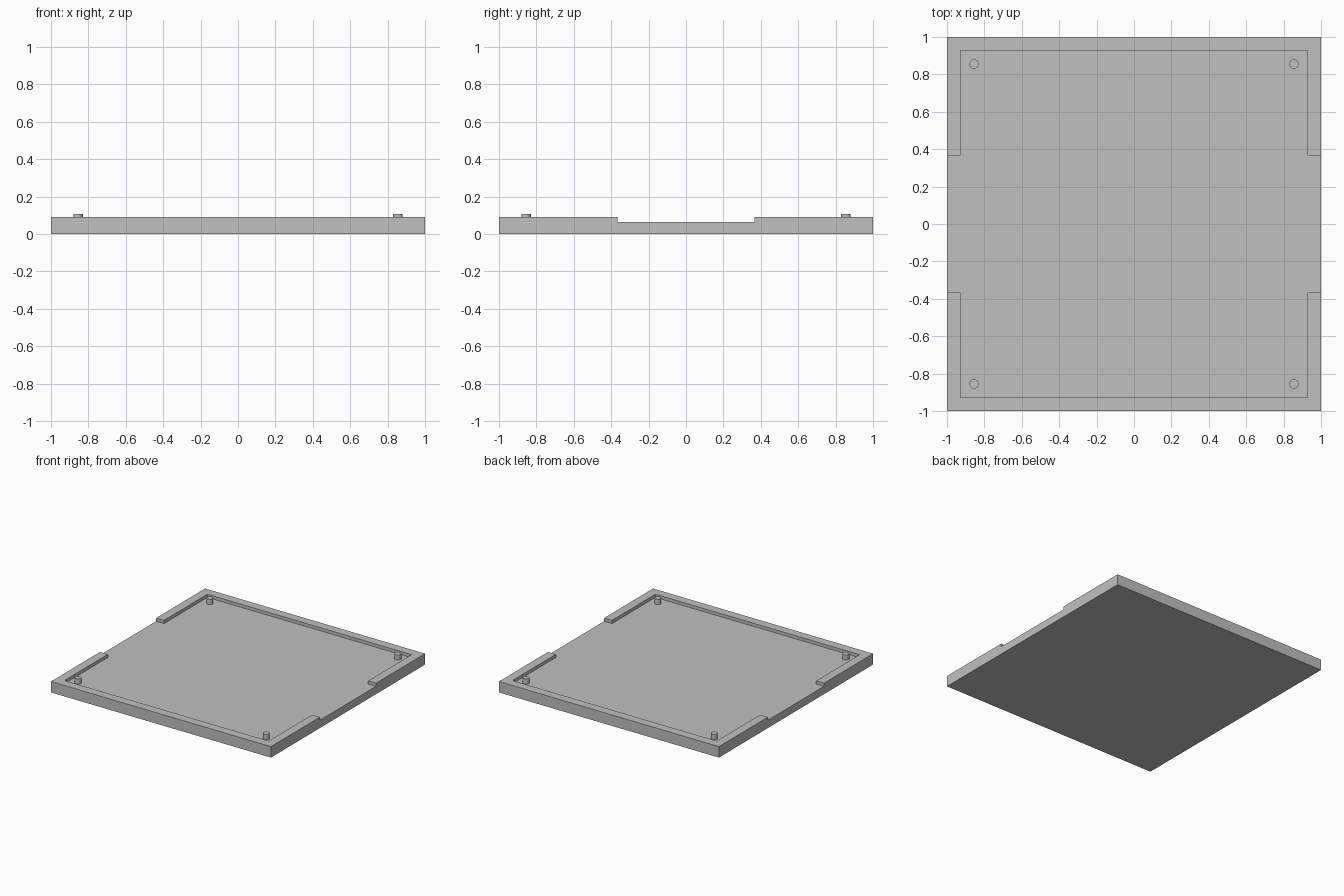
import bpy
import bmesh

cube = bpy.data.objects.get("Cube")
if cube:
    bpy.data.objects.remove(cube, do_unlink=True)

HALF = 1.0
INNER = 0.928       # inside edge of the rim
NOTCH = 0.365       # half width of the side openings
FLOOR = 0.064
RIM_TOP = 0.09
PEG_TOP = 0.107
PEG_POS = 0.855
PEG_RADIUS = 0.025

grey = bpy.data.materials.new("plain grey")
grey.use_nodes = True
colour = (0.53, 0.53, 0.53, 1.0)
grey.diffuse_color = colour
grey.node_tree.nodes["Principled BSDF"].inputs["Base Color"].default_value = colour


def prism(name, outline, z0, z1):
    """Extrude a flat outline from z0 up to z1."""
    bm = bmesh.new()
    face = bm.faces.new([bm.verts.new((x, y, z0)) for x, y in outline])
    top = bmesh.ops.extrude_face_region(bm, geom=[face])["geom"]
    bmesh.ops.translate(bm, vec=(0, 0, z1 - z0),
                        verts=[v for v in top if isinstance(v, bmesh.types.BMVert)])
    bmesh.ops.recalc_face_normals(bm, faces=bm.faces[:])
    mesh = bpy.data.meshes.new(name)
    bm.to_mesh(mesh)
    bm.free()
    mesh.materials.append(grey)
    obj = bpy.data.objects.new(name, mesh)
    bpy.context.collection.objects.link(obj)
    return obj


# Square tray
h = HALF
tray = prism("tray", [(-h, -h), (h, -h), (h, h), (-h, h)], 0, RIM_TOP)

# Cross-shaped recess: the inner floor plus the two side openings
i, n, out = INNER, NOTCH, HALF + 0.1
right_side = [(i, -i), (i, -n), (out, -n), (out, n), (i, n), (i, i)]
left_side = [(-x, -y) for x, y in right_side]
cutter = prism("recess_cutter", right_side + left_side, FLOOR, RIM_TOP + 0.1)
cutter.hide_render = True

cut = tray.modifiers.new("recess", 'BOOLEAN')
cut.operation = 'DIFFERENCE'
cut.solver = 'EXACT'
cut.object = cutter
bpy.context.view_layer.objects.active = tray
bpy.ops.object.modifier_apply(modifier=cut.name)
bpy.data.objects.remove(cutter, do_unlink=True)

# Locating pegs in the four corners
base = FLOOR - 0.01
for y, end in ((-PEG_POS, "front"), (PEG_POS, "back")):
    for x, side in ((-PEG_POS, "right"), (PEG_POS, "left")):
        bpy.ops.mesh.primitive_cylinder_add(
            vertices=32, radius=PEG_RADIUS, depth=PEG_TOP - base,
            location=(x, y, (PEG_TOP + base) / 2))
        peg = bpy.context.object
        peg.name = f"{end}_{side}_peg"
        peg.data.materials.append(grey)
        bpy.ops.object.shade_smooth_by_angle()
